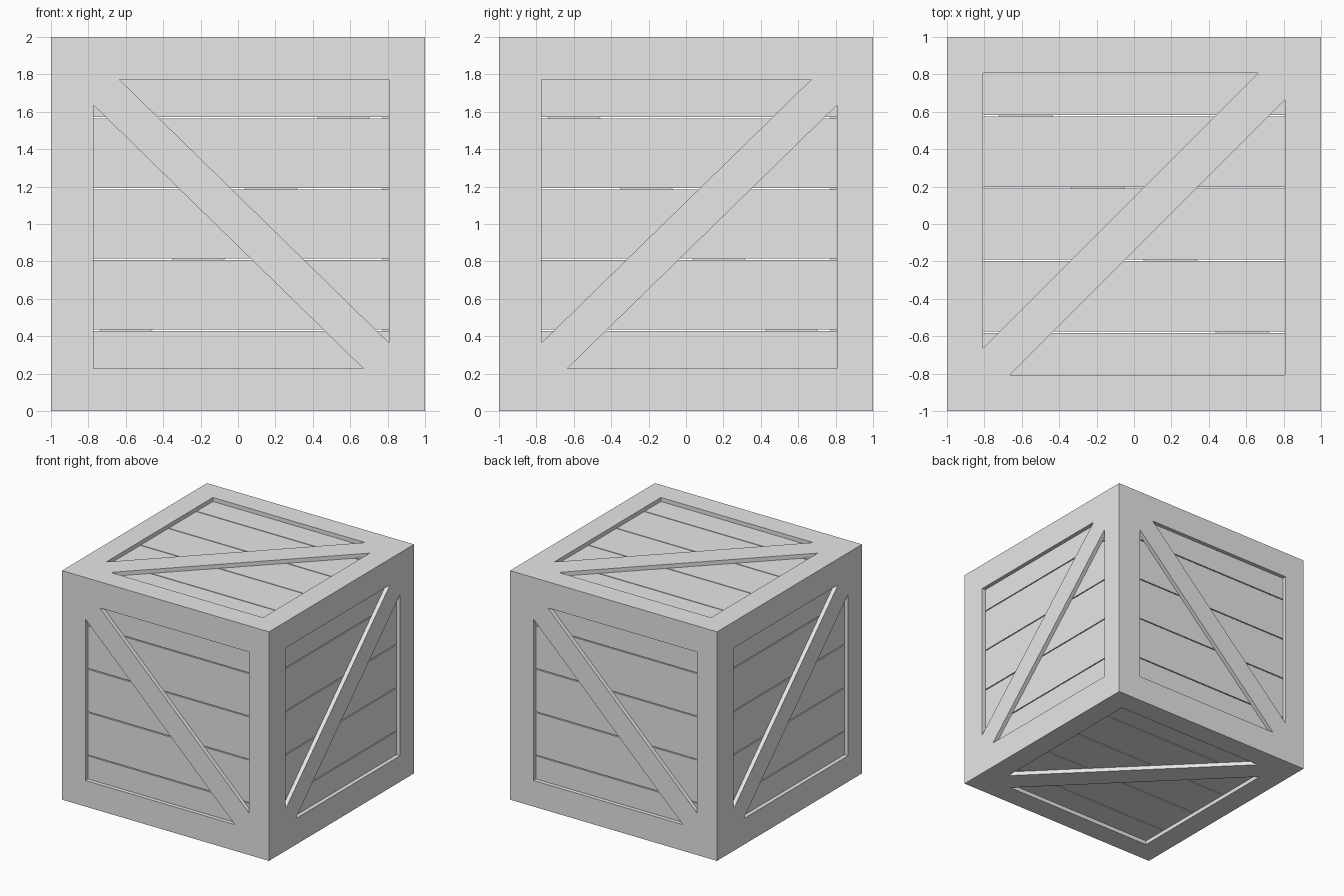
import bpy, bmesh, math
from mathutils import Matrix, Vector

if "Cube" in bpy.data.objects:
    bpy.data.objects.remove(bpy.data.objects["Cube"])

T = 0.035      # frame thickness
P = 0.02       # plank thickness
GAP = 0.008    # gap between planks

wood = bpy.data.materials.new("crate_grey")
wood.diffuse_color = (0.8, 0.8, 0.8, 1.0)
wood.use_nodes = True
wood.node_tree.nodes["Principled BSDF"].inputs["Base Color"].default_value = wood.diffuse_color


def finish(bm, name, matrix):
    bmesh.ops.recalc_face_normals(bm, faces=bm.faces)
    mesh = bpy.data.meshes.new(name)
    bm.to_mesh(mesh)
    bm.free()
    mesh.transform(matrix)
    mesh.materials.append(wood)
    bpy.context.collection.objects.link(bpy.data.objects.new(name, mesh))


def frame(name, u0, u1, v, inner, slope, cut_u, cut_v, matrix):
    """Flat frame with a flush diagonal brace, i.e. a slab with two triangular holes."""
    a0, a1, b = inner
    outer = [(u0, -v), (u1, -v), (u1, v), (u0, v)]
    if slope > 0:   # brace rises to the right
        holes = [[(a0, b), (a0, -b + cut_v), (a1 - cut_u, b)],
                 [(a1, -b), (a1, b - cut_v), (a0 + cut_u, -b)]]
    else:           # brace falls to the right
        holes = [[(a1, b), (a0 + cut_u, b), (a1, -b + cut_v)],
                 [(a0, -b), (a0, b - cut_v), (a1 - cut_u, -b)]]
    bm = bmesh.new()
    for loop in [outer] + holes:
        vs = [bm.verts.new((x, y, 1 - T)) for x, y in loop]
        for i in range(len(vs)):
            bm.edges.new((vs[i], vs[i - 1]))
    bmesh.ops.triangle_fill(bm, edges=bm.edges[:], use_beauty=True, normal=(0, 0, 1))
    ext = bmesh.ops.extrude_face_region(bm, geom=bm.faces[:])
    top = [e for e in ext["geom"] if isinstance(e, bmesh.types.BMVert)]
    bmesh.ops.translate(bm, verts=top, vec=(0, 0, T))
    finish(bm, name, matrix)


def planks(name, u0, u1, v, matrix):
    """Five boards lying behind the frame."""
    bm = bmesh.new()
    pitch = 2 * v / 5
    for i in range(5):
        lo = -v + i * pitch + (GAP / 2 if i > 0 else 0)
        hi = -v + (i + 1) * pitch - (GAP / 2 if i < 4 else 0)
        m = (Matrix.Translation(Vector(((u0 + u1) / 2, (lo + hi) / 2, 1 - T - P / 2)))
             @ Matrix.Diagonal((u1 - u0, hi - lo, P, 1)))
        bmesh.ops.create_cube(bm, size=1, matrix=m)
    finish(bm, name, matrix)


up = Matrix.Translation((0, 0, 1))

# Four sides, each overlapping the next one like a pinwheel
for k, side in enumerate(["front", "right", "back", "left"]):
    m = up @ Matrix.Rotation(k * math.pi / 2, 4, 'Z') @ Matrix.Rotation(math.pi / 2, 4, 'X')
    frame(side + "_frame", -1 + T, 1, 1 - T, (-0.772, 0.807, 0.772),
          -1 if k % 2 == 0 else 1, 0.138, 0.137, m)
    planks(side + "_planks", -1 + T + P, 1 - T, 1 - T - P, m)

# Lid and base
for side, angle in (("top", 0), ("bottom", math.pi)):
    m = up @ Matrix.Rotation(angle, 4, 'X')
    frame(side + "_frame", -1, 1, 1, (-0.807, 0.807, 0.807), 1, 0.142, 0.142, m)
    planks(side + "_planks", -1 + T, 1 - T, 1 - T, m)
